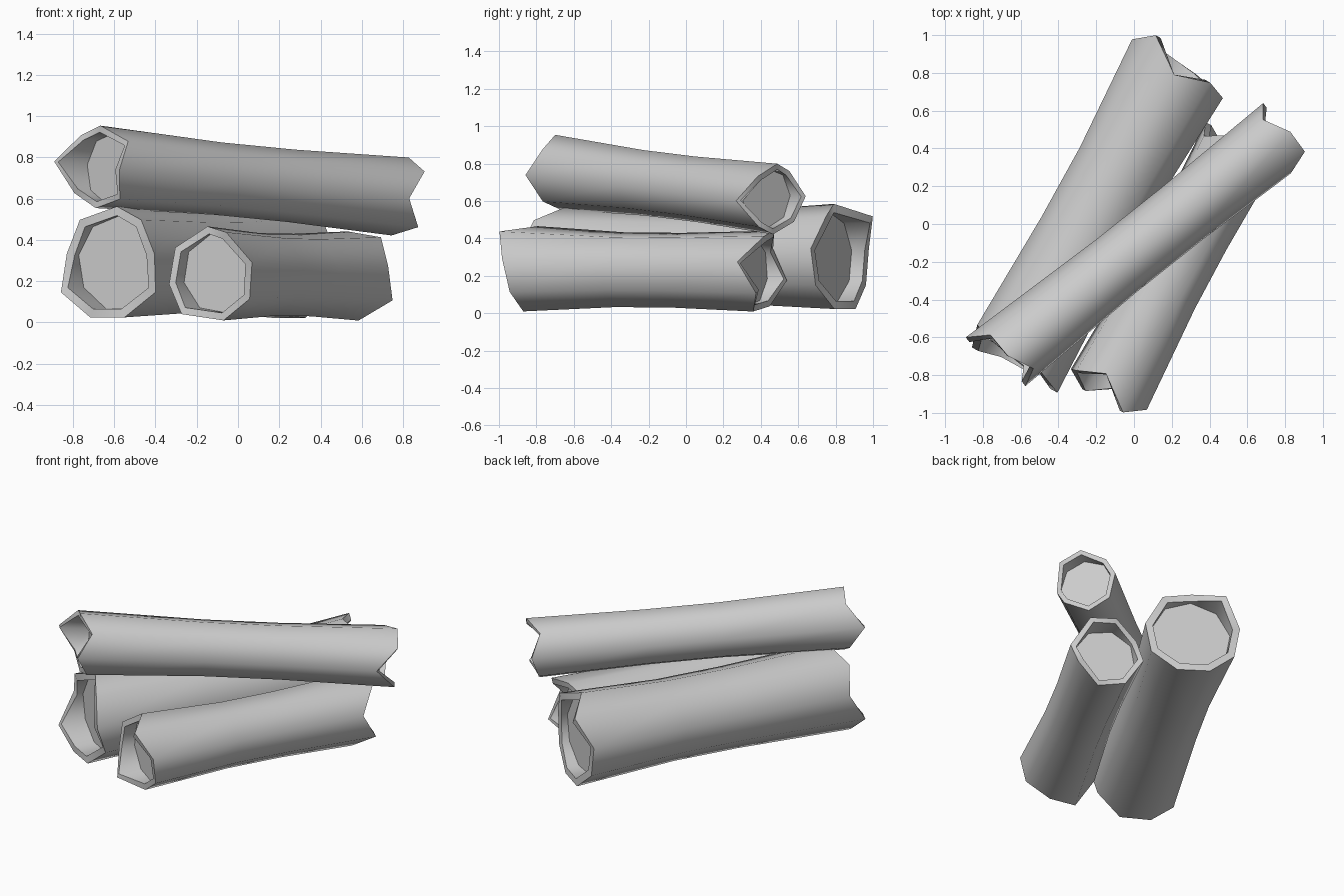
import bpy, bmesh
from math import cos, sin, radians, tau
from mathutils import Vector

if "Cube" in bpy.data.objects:
    bpy.data.objects.remove(bpy.data.objects["Cube"])


def make_log(name, front, back, r_front, r_back, phase, jag_front, jag_back,
             waist=0.9, wall=0.84, depth=0.08):
    """Hollow-ended log: waisted bark, jagged rims and recessed end discs."""
    a, b = Vector(front), Vector(back)
    axis = (b - a).normalized()
    side = Vector((axis.y, -axis.x, 0)).normalized()
    up = side.cross(axis)
    n = len(jag_front)
    bm = bmesh.new()

    def ring(centre, r, jag=None):
        verts = []
        for i in range(n):
            t = radians(phase) + tau * i / n
            p = centre + (side * cos(t) + up * sin(t)) * r
            verts.append(bm.verts.new(p + axis * (jag[i] if jag else 0)))
        return verts

    r_mid = (r_front + r_back) / 2 * waist
    rings = [
        ring(a + axis * depth, r_front * wall),      # front disc
        ring(a, r_front * wall, jag_front),          # front inner rim
        ring(a, r_front, jag_front),                 # front outer rim
        ring(a.lerp(b, 0.4), r_mid),                 # waist
        ring(a.lerp(b, 0.64), r_mid),
        ring(b, r_back, jag_back),                   # back outer rim
        ring(b, r_back * wall, jag_back),            # back inner rim
        ring(b - axis * depth, r_back * wall),       # back disc
    ]
    for lo, hi in zip(rings, rings[1:]):
        for i in range(n):
            j = (i + 1) % n
            bm.faces.new((lo[i], lo[j], hi[j], hi[i])).smooth = True
    bm.faces.new(rings[0])
    bm.faces.new(rings[-1])
    bmesh.ops.recalc_face_normals(bm, faces=bm.faces[:])

    # Crisp rims and disc borders, soft bark
    for k in (0, 1, 2, 5, 6, 7):
        for i in range(n):
            e = bm.edges.get((rings[k][i], rings[k][(i + 1) % n]))
            e.smooth = False
    mesh = bpy.data.meshes.new(name)
    bm.to_mesh(mesh)
    bm.free()
    obj = bpy.data.objects.new(name, mesh)
    bpy.context.collection.objects.link(obj)
    return obj


# Thick log lying at the left
make_log("thick_log", (-0.61, -0.70, 0.285), (0.24, 0.84, 0.295), 0.277, 0.29, 10,
         [-0.07, -0.03, 0.05, 0.0, 0.04, -0.08, -0.05, -0.05, 0.0],
         [-0.04, 0.0, -0.055, 0.08, 0.0, 0.0, 0.02, 0.0, -0.03])

# Shorter log lying at the right
make_log("short_log", (-0.13, -0.87, 0.238), (0.56, 0.42, 0.225), 0.234, 0.222, 13,
         [-0.007, -0.08, 0.058, 0.0, -0.006, -0.07, 0.03, 0.025],
         [-0.05, 0.06, 0.03, -0.05, 0.02, -0.03, -0.04, 0.05])

# Slim log resting across the top
make_log("top_log", (-0.69, -0.695, 0.755), (0.79, 0.48, 0.61), 0.2, 0.192, -5,
         [-0.01, 0.07, 0.0, 0.0, -0.1, 0.0, 0.03, 0.06],
         [-0.1, 0.02, 0.02, -0.05, 0.015, -0.02, -0.03, 0.02])
